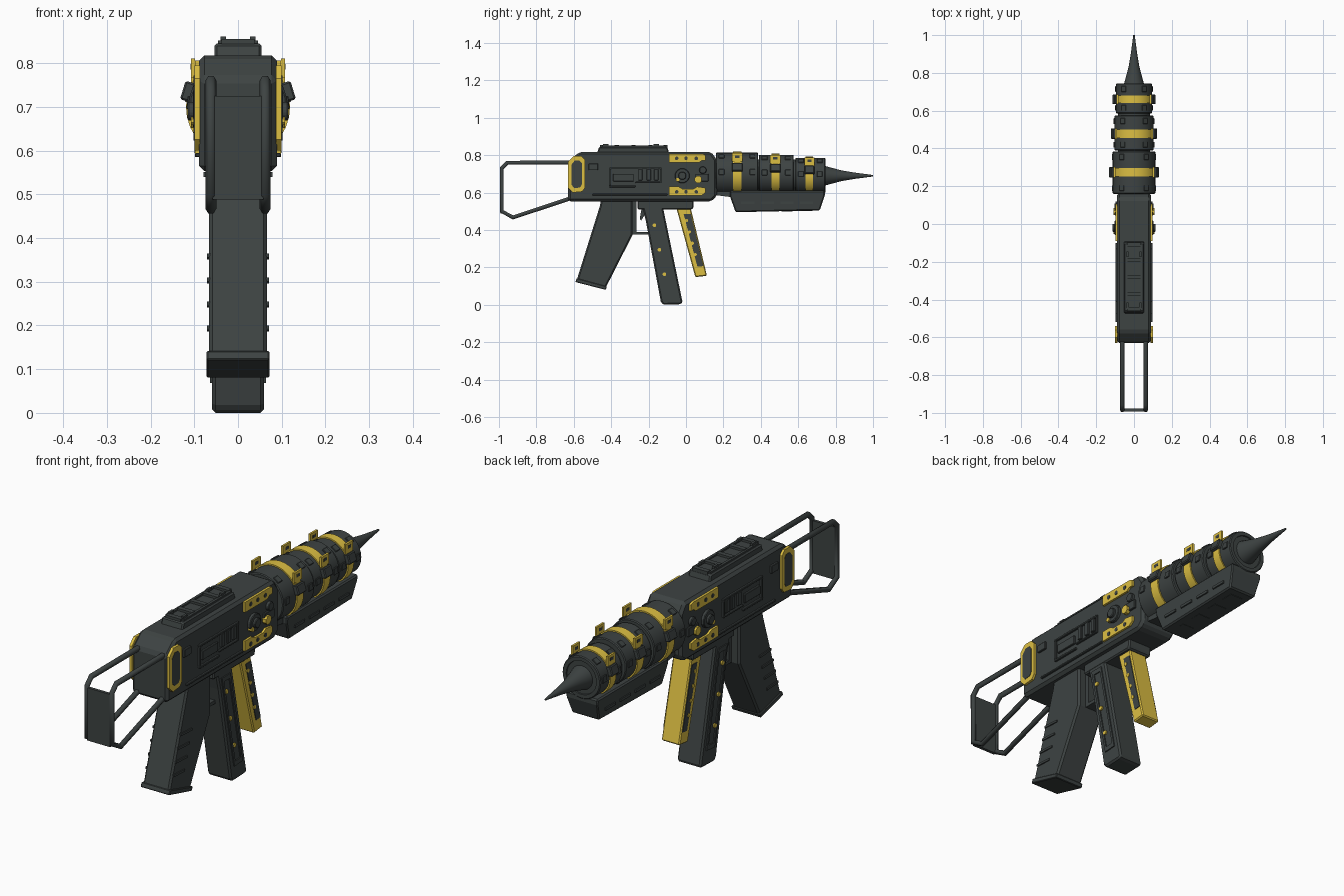
import bpy, bmesh, math
from mathutils import Matrix, Vector

if "Cube" in bpy.data.objects:
    bpy.data.objects.remove(bpy.data.objects["Cube"])


def material(name, rgb):
    m = bpy.data.materials.new(name)
    m.diffuse_color = (*rgb, 1)
    m.use_nodes = True
    m.node_tree.nodes["Principled BSDF"].inputs["Base Color"].default_value = m.diffuse_color
    return m


DARK = material("dark gunmetal", (0.047, 0.056, 0.055))
GOLD = material("mustard yellow", (0.72, 0.52, 0.055))


def finish(bm, name, mat, bevel=0, smooth=False):
    bmesh.ops.recalc_face_normals(bm, faces=bm.faces[:])
    me = bpy.data.meshes.new(name)
    bm.to_mesh(me)
    bm.free()
    me.materials.append(mat)
    ob = bpy.data.objects.new(name, me)
    bpy.context.collection.objects.link(ob)
    if bevel:
        mod = ob.modifiers.new("bevel", 'BEVEL')
        mod.width, mod.segments, mod.limit_method = bevel, 1, 'ANGLE'
    if smooth:
        bpy.context.view_layer.objects.active = ob
        ob.select_set(True)
        bpy.ops.object.shade_smooth_by_angle(angle=math.radians(35))
        ob.select_set(False)
    return ob


def add_prism(bm, pts, x0, x1):
    # side profile (y, z) extruded between two x values
    a = [bm.verts.new((x0, y, z)) for y, z in pts]
    b = [bm.verts.new((x1, y, z)) for y, z in pts]
    bm.faces.new(a)
    bm.faces.new(b[::-1])
    n = len(pts)
    for i in range(n):
        bm.faces.new((a[i], b[i], b[(i + 1) % n], a[(i + 1) % n]))


def prism(name, pts, hw, mat, bevel=0):
    bm = bmesh.new()
    add_prism(bm, pts, -hw, hw)
    return finish(bm, name, mat, bevel)


def plates(name, profiles, x0, x1, mat, bevel=0):
    # matching plates on both sides
    bm = bmesh.new()
    for p in profiles:
        for s in (-1, 1):
            add_prism(bm, p, s * x0, s * x1)
    return finish(bm, name, mat, bevel)


def rect(y0, y1, z0, z1):
    return [(y0, z0), (y1, z0), (y1, z1), (y0, z1)]


def octa(y, z, r, n=8):
    return [(y + r * math.cos(2 * math.pi * (i + .5) / n), z + r * math.sin(2 * math.pi * (i + .5) / n)) for i in range(n)]


def add_box(bm, size, mat4):
    bmesh.ops.create_cube(bm, size=1, matrix=mat4 @ Matrix.Diagonal((*size, 1)))


def lathe(name, prof, zc, mat, n=32):
    bm = bmesh.new()
    rings = [[bm.verts.new((r * math.cos(2 * math.pi * i / n), y, zc + r * math.sin(2 * math.pi * i / n)))
              for i in range(n)] for y, r in prof]
    for a, b in zip(rings, rings[1:]):
        for i in range(n):
            bm.faces.new((a[i], a[(i + 1) % n], b[(i + 1) % n], b[i]))
    bm.faces.new(rings[0])
    bm.faces.new(rings[-1])
    return finish(bm, name, mat, 0, True)


def radial(y, zc, r, a):
    return Matrix.Translation((0, y, zc)) @ Matrix.Rotation(-a, 4, 'Y') @ Matrix.Translation((r, 0, 0))


def quad(c, u0, u1, v0, v1):
    # sub-rectangle of a slanted grip: c = top back, top front, bottom front, bottom back
    tb, tf, bf, bb = map(Vector, c)
    pt = lambda u, v: tuple(tb.lerp(tf, u).lerp(bb.lerp(bf, u), v))
    return [pt(u0, v0), pt(u1, v0), pt(u1, v1), pt(u0, v1)]


def centre(q):
    return sum(p[0] for p in q) / 4, sum(p[1] for p in q) / 4


# receiver and underside rail
prism("receiver", [(-.63, .553), (.135, .553), (.165, .58), (.165, .775), (.135, .817), (-.57, .817), (-.63, .765)],
      .089, DARK, .012)
prism("under_rail", [(-.26, .51), (.035, .51), (.04, .525), (.04, .56), (-.26, .56)], .06, DARK, .006)

# top rail with cross ridges and side ribs
prism("top_rail", [(-.475, .81), (-.09, .81), (-.1, .845), (-.465, .845)], .054, DARK, .006)
bm = bmesh.new()
for y in (-.45, -.37, -.28, -.19, -.11):
    add_box(bm, (.075, .022, .016), Matrix.Translation((0, y, .847)))
for s in (-1, 1):
    add_box(bm, (.012, .34, .014), Matrix.Translation((s * .04, -.28, .845)))
    for y in (-.43, -.16):
        add_box(bm, (.012, .03, .012), Matrix.Translation((s * .034, y, .855)))
finish(bm, "rail_ridges", DARK)

# receiver side panels
frame = [rect(-.41, -.13, .725, .735), rect(-.41, -.27, .628, .638), rect(-.41, -.40, .638, .725),
         rect(-.14, -.13, .65, .725), rect(-.27, -.13, .65, .658), rect(-.39, -.28, .66, .70)]
frame += [rect(y, y + .022, .665, .725) for y in (-.255, -.21, -.17)]
frame += [rect(-.52, -.47, .72, .755), rect(-.5, -.1, .585, .594), rect(.05, .12, .66, .70)]
plates("side_panels", frame, .085, .098, DARK, .002)
plates("side_discs", [octa(-.02, .69, .04, 12), octa(.09, .72, .02, 12)], .085, .103, DARK, .003)
plates("side_hub", [octa(-.02, .69, .022, 12)], .085, .115, DARK, .003)
plates("side_bolts", [octa(-.045, .668, .01), octa(.065, .67, .02)], .085, .108, GOLD)

# yellow side plates with dark holes
up = [(-.09, .76), (.07, .76), (.085, .772), (.105, .772), (.105, .8), (.09, .806), (-.09, .806)]
low = [(-.09, .585), (.085, .585), (.105, .6), (.105, .625), (.06, .632), (.04, .62), (-.02, .62), (-.04, .632), (-.09, .632)]
plates("yellow_plates", [up, low], .087, .0985, GOLD)
plates("plate_holes", [octa(y, z, .01) for z in (.783, .604) for y in (-.05, 0, .055)], .09, .1, DARK)
hexo = [(-.63, .625), (-.605, .6), (-.555, .605), (-.54, .625), (-.54, .775), (-.56, .795), (-.6, .795), (-.63, .765)]
cy, cz = -.585, .698
plates("rear_frame", [hexo], .087, .1, GOLD)
plates("rear_frame_inset", [[(cy + (y - cy) * .62, cz + (z - cz) * .76) for y, z in hexo]], .08, .1015, DARK)

# wire stock and butt plate
path = [(-.6, .76), (-.955, .76), (-.985, .73), (-.985, .50), (-.925, .467), (-.6, .575)]
for s, nm in ((-1, "left"), (1, "right")):
    cu = bpy.data.curves.new("stock_rod_" + nm, 'CURVE')
    cu.dimensions, cu.bevel_depth, cu.bevel_resolution, cu.use_fill_caps = '3D', .0125, 1, True
    sp = cu.splines.new('POLY')
    sp.points.add(len(path) - 1)
    for p, (y, z) in zip(sp.points, path):
        p.co = (s * .062, y, z, 1)
    cu.materials.append(DARK)
    ob = bpy.data.objects.new("stock_rod_" + nm, cu)
    bpy.context.collection.objects.link(ob)
    bpy.context.view_layer.objects.active = ob
    ob.select_set(True)
    bpy.ops.object.convert(target='MESH')
    ob.select_set(False)
prism("butt_plate", [(-.992, .725), (-.992, .488), (-.978, .488), (-.978, .725)], .058, DARK)

# magazine with ribs and base plate
prism("magazine", [(-.455, .56), (-.285, .56), (-.285, .375), (-.43, .09), (-.585, .13), (-.46, .53)], .066, DARK, .008)
ribs = []
for z in (.19, .245, .30, .355):
    y = -.46 - (.54 - z) * .305
    ribs.append([(y + .01, z), (y + .09, z - .004), (y + .09, z + .006), (y + .01, z + .01)])
plates("magazine_ribs", ribs, .06, .071, DARK)
prism("magazine_base", [(-.592, .122), (-.43, .08), (-.422, .098), (-.584, .142)], .072, DARK, .003)

# trigger and guard
prism("trigger_guard", [(-.285, .555), (-.285, .375), (-.18, .375), (-.18, .39), (-.265, .39), (-.265, .555)], .028, DARK)
prism("trigger", [(-.235, .53), (-.2, .53), (-.215, .49), (-.24, .45), (-.247, .46)], .012, DARK)

# main grip with raised side panels and yellow studs
G = [(-.235, .53), (-.125, .53), (-.02, .012), (-.125, .003)]
prism("grip", [G[0], G[1], (-.018, .012), (-.03, .003), (-.122, .0), (-.135, .018), (-.215, .45)], .059, DARK, .008)
plates("grip_panels", [quad(G, .22, .32, .06, .88), quad(G, .68, .78, .06, .88), quad(G, .32, .68, .06, .1),
                       quad(G, .32, .68, .84, .88)], .05, .064, DARK)
plates("grip_studs", [octa(*centre(quad(G, .3, .5, v, v + .02)), .01) for v in (.19, .44, .69)], .05, .066, GOLD)

# yellow foregrip with dark side panels
F = [(-.055, .53), (.022, .53), (.112, .155), (.05, .148)]
prism("foregrip", F, .045, GOLD, .005)
plates("foregrip_panels", [quad(F, .4, .9, .12, .86)], .04, .048, DARK)
plates("foregrip_studs", [octa(*centre(quad(F, .38, .58, v, v + .02)), .009) for v in (.2, .36, .52, .68)], .04, .05, GOLD)

# barrel sections: y start, y end, radius, centre height, band start, band end
SEC = [(.16, .385, .113, .70, .251, .297), (.39, .575, .104, .698, .456, .5), (.585, .745, .095, .691, .64, .68)]
lathe("barrel_core", [(.15, .085), (.74, .085)], .692, DARK)
tabs, holes, buckles, ridges = (bmesh.new() for _ in range(4))
for k, (y0, y1, r, zc, b0, b1) in enumerate(SEC):
    prof = [(y0, r - .004), (y0 + .004, r), (y1 - .004, r), (y1, r - .004)]
    if k == 2:
        prof += [(y1, .075), (y1 - .02, .07)]
    lathe(f"barrel_section_{k + 1}", prof, zc, DARK)
    lathe(f"barrel_band_{k + 1}", [(b0, r - .01), (b0, r + .006), (b1, r + .006), (b1, r - .01)], zc, GOLD)
    yc, w = (b0 + b1) / 2, b1 - b0
    for s in (0, 1):
        ang = lambda d: math.pi - math.radians(d) if s else math.radians(d)
        sx = -1 if s else 1
        # dark buckle on the band with a yellow paddle tab standing above it
        add_box(buckles, (.026, w + .012, .044), radial(yc, zc, r + .006, ang(17)))
        x, zt = sx * (r * .86 + .006), zc + r * .76
        add_box(tabs, (.009, w + .012, .045), Matrix.Translation((x, yc, zt + .002)))
        add_box(tabs, (.009, w * .7, .03), Matrix.Translation((x, yc, zt - .025)))
        add_box(holes, (.011, w * .55, .013), Matrix.Translation((x, yc, zt + .006)))
        # shallow rib blocks beside the bands
        for d in (5, 55):
            for yy in (y0 + .03, y1 - .03):
                add_box(ridges, (.008, .03, .03), radial(yy, zc, r, ang(d)))
finish(tabs, "strap_tabs", GOLD)
finish(holes, "strap_tab_slots", DARK)
finish(buckles, "strap_buckles", DARK, .004)
finish(ridges, "barrel_ribs", DARK, .002)

# tapered muzzle spike
lathe("muzzle_spike", [(.70, .062), (.745, .052), (.77, .045), (.83, .029), (.90, .017), (1.0, .004)], .69, DARK, 24)

# lower handguard, narrower at the bottom
bm = bmesh.new()
add_prism(bm, [(.235, .61), (.235, .58), (.265, .495), (.715, .505), (.742, .585), (.742, .61)], -.08, .08)
for v in bm.verts:
    if v.co.z < .55:
        v.co.x *= .85
finish(bm, "handguard", DARK, .006)
bm = bmesh.new()
for i in range(4):
    for s in (-1, 1):
        add_box(bm, (.01, .07, .012), Matrix.Translation((s * .074, .33 + i * .105, .545)))
    add_box(bm, (.06, .06, .006), Matrix.Translation((0, .33 + i * .105, .499 + i * .002)))
finish(bm, "handguard_ribs", DARK)
prism("handguard_mount", [(.13, .59), (.25, .575), (.25, .62), (.13, .62)], .06, DARK)
